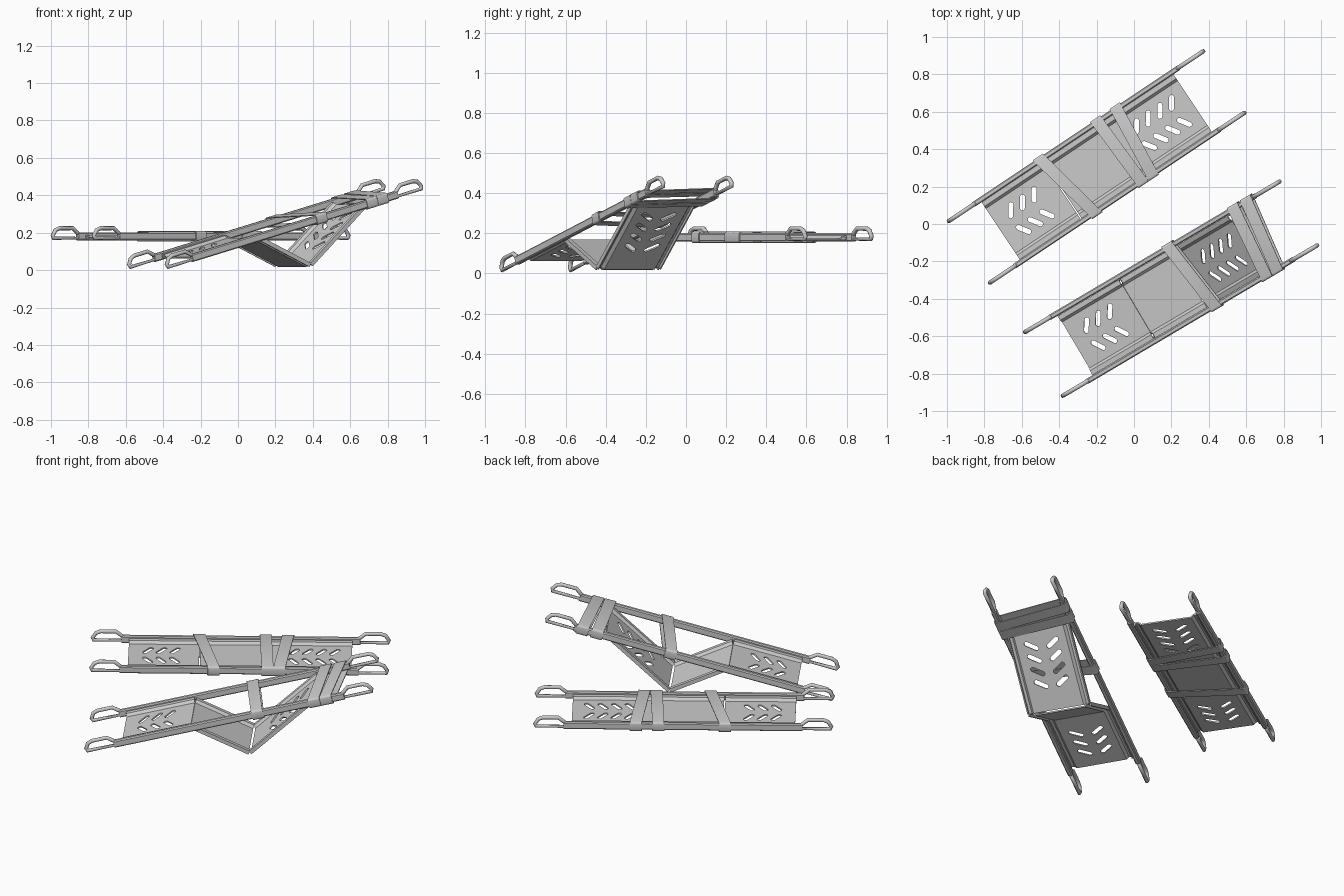
import bpy, bmesh, math
from mathutils import Matrix, Vector

if "Cube" in bpy.data.objects:
    bpy.data.objects.remove(bpy.data.objects["Cube"])

RAIL_V = 0.198


def add_mesh(name, bm, matrix):
    bmesh.ops.recalc_face_normals(bm, faces=bm.faces)
    me = bpy.data.meshes.new(name)
    bm.to_mesh(me)
    bm.free()
    ob = bpy.data.objects.new(name, me)
    bpy.context.collection.objects.link(ob)
    ob.matrix_world = matrix
    return ob


def smooth(ob):
    bpy.ops.object.select_all(action='DESELECT')
    ob.select_set(True)
    bpy.context.view_layer.objects.active = ob
    bpy.ops.object.shade_smooth_by_angle(angle=math.radians(35))


def prism(bm, bottom, top):
    """Closed solid between two matching outlines."""
    a = [bm.verts.new(p) for p in bottom]
    b = [bm.verts.new(p) for p in top]
    n = len(a)
    for i in range(n):
        j = (i + 1) % n
        bm.faces.new((a[i], a[j], b[j], b[i]))
    bm.faces.new(a[::-1])
    bm.faces.new(b)


def make_rail(name, frame, v):
    # chamfered bar along the stretcher
    hw, hh, c = 0.014, 0.021, 0.006
    sec = []
    for sy, sz, flip in ((1, 1, 0), (-1, 1, 1), (-1, -1, 0), (1, -1, 1)):
        pts = [(sy * hw, sz * (hh - c)), (sy * (hw - c), sz * hh)]
        sec += pts[::-1] if flip else pts
    bm = bmesh.new()
    prism(bm, [(-0.66, v + y, z) for y, z in sec], [(0.66, v + y, z) for y, z in sec])
    smooth(add_mesh(name, bm, frame))


def make_handle(name, frame, side, v):
    # upright loop grip at the rail end
    pts = [(0.64, -0.009), (0.645, 0.008), (0.69, 0.044), (0.775, 0.044),
           (0.80, 0.034), (0.818, 0.006), (0.812, -0.009)]
    cu = bpy.data.curves.new(name, 'CURVE')
    cu.dimensions = '3D'
    cu.bevel_depth = 0.0115
    cu.bevel_resolution = 2
    sp = cu.splines.new('POLY')
    sp.points.add(len(pts) - 1)
    for p, (u, w) in zip(sp.points, pts):
        p.co = (side * u, v, w, 1)
    sp.use_cyclic_u = True
    ob = bpy.data.objects.new(name, cu)
    bpy.context.collection.objects.link(ob)
    ob.matrix_world = frame


def slot_cutter(rows):
    # chevron rows of rounded slots
    bm = bmesh.new()
    for u in rows:
        for s in (1, -1):
            ang = s * math.radians(56)
            rot = Matrix.Rotation(ang, 3, 'Z')
            out = []
            for k in range(14):
                end = 1 if k < 7 else -1
                a = -math.pi / 2 + math.pi * (k % 7) / 6 + (0 if end > 0 else math.pi)
                p = Vector((end * 0.03 + 0.013 * math.cos(a), 0.013 * math.sin(a), 0))
                out.append(rot @ p + Vector((u, s * 0.062, 0)))
            dz = Vector((0, 0, 0.05))
            prism(bm, [p - dz for p in out], [p + dz for p in out])
    return add_mesh("slot_cutter", bm, Matrix())


def make_panel(name, frame, start, end, rows):
    # shallow folded sheet, extruded from start to end in the rail plane
    half = [(0, -0.006), (0.143, -0.006), (0.157, 0.009), (0.183, 0.009)]
    inner = [(0.176, -0.013), (0.176, 0.001), (0.160, 0.001), (0.146, -0.014), (0, -0.014)]
    right = half + [(0.183, -0.013)] + inner
    sec = right[1:-1] + [(-y, z) for y, z in right[1:-1]][::-1]
    du, dw = end[0] - start[0], end[1] - start[1]
    length = math.hypot(du, dw)
    bm = bmesh.new()
    prism(bm, [(0.003, y, z) for y, z in sec], [(length - 0.003, y, z) for y, z in sec])
    ob = add_mesh(name, bm, Matrix())
    if rows:
        cutter = slot_cutter(rows)
        cutter.hide_render = True
        mod = ob.modifiers.new("slots", 'BOOLEAN')
        mod.operation = 'DIFFERENCE'
        mod.solver = 'EXACT'
        mod.object = cutter
        bpy.context.view_layer.update()
        done = bpy.data.meshes.new_from_object(ob.evaluated_get(bpy.context.evaluated_depsgraph_get()))
        ob.modifiers.clear()
        ob.data = done
        bpy.data.objects.remove(cutter)
    ob.matrix_world = (frame @ Matrix.Translation((start[0], 0, start[1]))
                       @ Matrix.Rotation(-math.atan2(dw, du), 4, 'Y'))
    smooth(ob)


def make_strap(name, frame, u_far, u_near, width=0.066):
    # flat band wrapped around both rails
    def loop(hv, hw, r):
        pts = []
        for q, (sy, sz) in enumerate(((1, 1), (-1, 1), (-1, -1), (1, -1))):
            for k in range(4):
                a = (q + k / 3) * math.pi / 2
                pts.append((sy * (hv - r) + r * math.cos(a), sz * (hw - r) + r * math.sin(a)))
        return pts
    outer, inner = loop(0.219, 0.028, 0.012), loop(0.214, 0.023, 0.008)
    bm = bmesh.new()
    rings = []
    for pts, off in ((outer, -1), (outer, 1), (inner, 1), (inner, -1)):
        ring = []
        for v, w in pts:
            t = (v + 0.219) / 0.438
            ring.append(bm.verts.new((u_near + (u_far - u_near) * t + off * width / 2, v, w)))
        rings.append(ring)
    n = len(outer)
    for r in range(4):
        a, b = rings[r], rings[(r + 1) % 4]
        for i in range(n):
            j = (i + 1) % n
            bm.faces.new((a[i], a[j], b[j], b[i]))
    smooth(add_mesh(name, bm, frame))


def make_stretcher(tag, frame, joints, straps):
    for side, v in (("left", RAIL_V), ("right", -RAIL_V)):
        make_rail(f"{tag}_{side}_rail", frame, v)
        make_handle(f"{tag}_{side}_foot_handle", frame, -1, v)
        make_handle(f"{tag}_{side}_head_handle", frame, 1, v)
    slots = ([0.11, 0.185, 0.26], [], [0.16, 0.235, 0.31, 0.385])
    for i, part in enumerate(("leg", "middle", "back")):
        make_panel(f"{tag}_{part}_panel", frame, joints[i], joints[i + 1], slots[i])
    for i, (a, b) in enumerate(straps):
        make_strap(f"{tag}_strap_{i + 1}", frame, a, b)


# flat stretcher
flat = Matrix.Translation((-0.2, 0.305, 0.18)) @ Matrix.Rotation(math.radians(33.7), 4, 'Z')
make_stretcher("flat_stretcher", flat,
               [(-0.62, 0), (-0.222, 0), (0.138, 0), (0.62, 0)],
               [(-0.232, -0.14), (0.137, 0.157), (0.262, 0.222)])

# tilted stretcher with its panels folded down
tilted = (Matrix.Translation((0.2, -0.345, 0.234)) @ Matrix.Rotation(math.radians(30.6), 4, 'Z')
          @ Matrix.Rotation(math.radians(-14.9), 4, 'Y'))
make_stretcher("tilted_stretcher", tilted,
               [(-0.62, 0), (-0.222, 0), (0.056, -0.228), (0.478, 0)],
               [(0.107, 0.166), (0.53, 0.49), (0.613, 0.558)])
